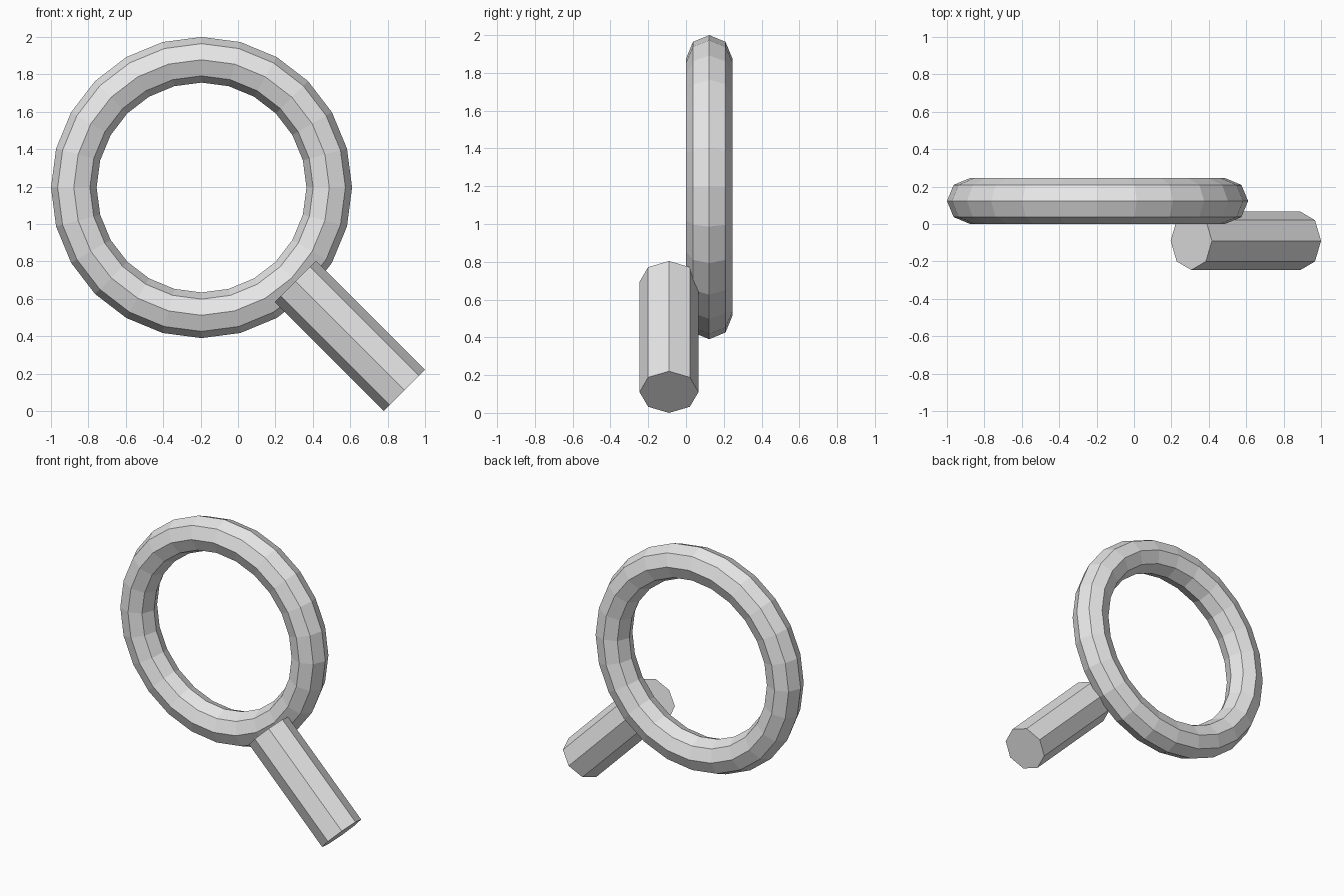
import bpy
import math

cube = bpy.data.objects.get("Cube")
if cube:
    bpy.data.objects.remove(cube, do_unlink=True)

# One plain grey for the whole model
GREY = (0.8, 0.8, 0.8, 1.0)
grey = bpy.data.materials.new("plain_grey")
grey.use_nodes = True
grey.diffuse_color = GREY
for node in grey.node_tree.nodes:
    if node.type == 'BSDF_PRINCIPLED':
        node.inputs["Base Color"].default_value = GREY


def finish(name):
    obj = bpy.context.object
    obj.name = obj.data.name = name
    obj.data.materials.clear()
    obj.data.materials.append(grey)
    bpy.ops.object.shade_flat()
    return obj


# Upright ring with an octagonal section
bpy.ops.mesh.primitive_torus_add(
    major_segments=24, minor_segments=8,
    major_radius=0.683, minor_radius=0.122,
    location=(-0.195, 0.123, 1.195), rotation=(math.radians(90), 0, 0))
finish("ring")

# Octagonal handle sloping down at 45 degrees, in front of the ring
bpy.ops.mesh.primitive_cylinder_add(
    vertices=8, radius=0.156, depth=0.825,
    location=(0.598, -0.09, 0.402), rotation=(0, math.radians(135), 0))
finish("handle")
